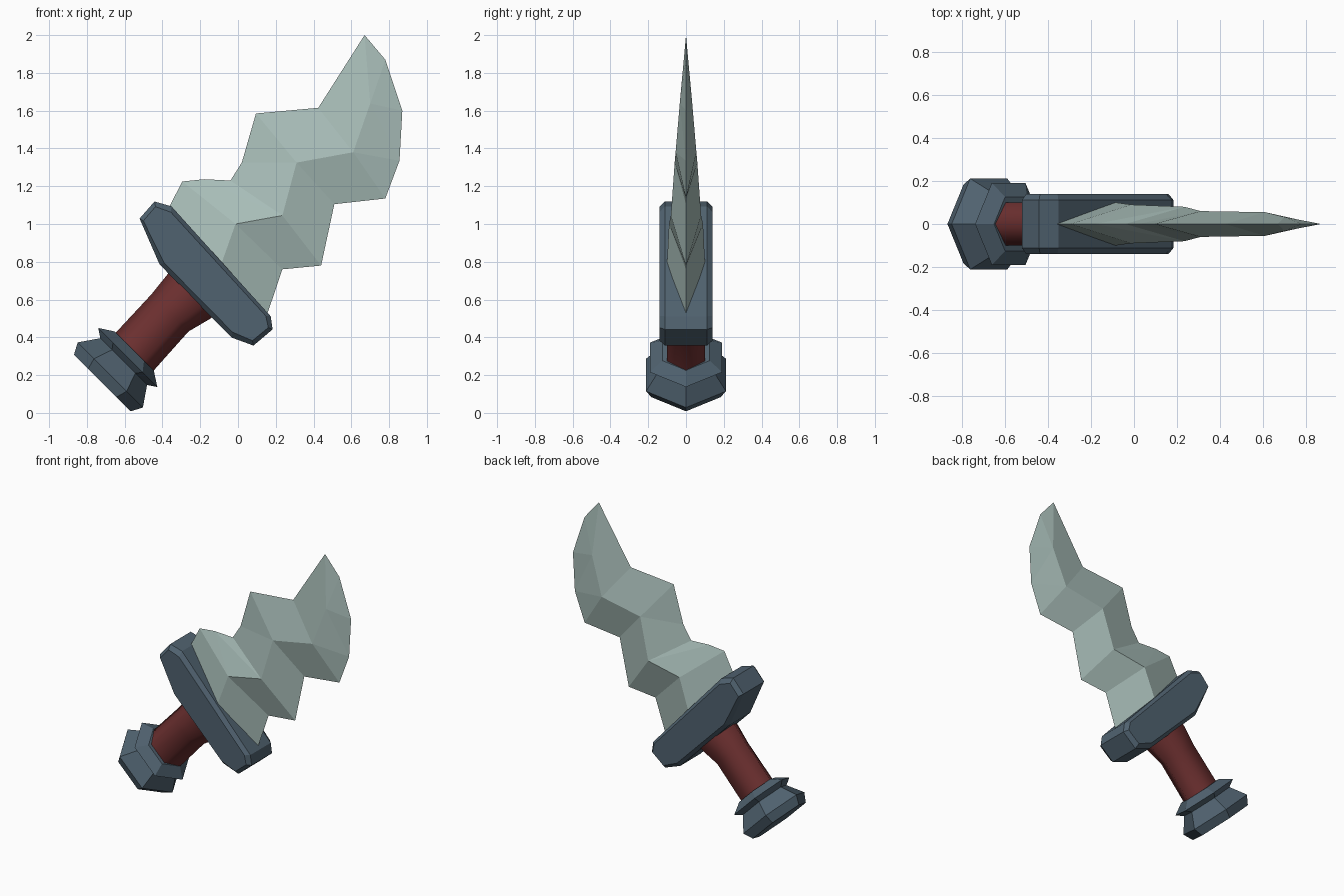
import bpy, bmesh, math
from mathutils import Vector

if "Cube" in bpy.data.objects:
    bpy.data.objects.remove(bpy.data.objects["Cube"])

R2 = math.sqrt(0.5)


def material(name, rgb):
    m = bpy.data.materials.new(name)
    m.diffuse_color = (*rgb, 1)
    m.use_nodes = True
    m.node_tree.nodes["Principled BSDF"].inputs["Base Color"].default_value = m.diffuse_color
    return m


STEEL = material("pale steel", (0.40, 0.52, 0.49))
IRON = material("dark iron", (0.080, 0.122, 0.160))
LEATHER = material("red leather", (0.155, 0.030, 0.030))


def place(s, p, y):
    """s runs along the dagger (tilted 45 degrees), p across it."""
    return Vector(((s + p) * R2, y, (s - p) * R2))


def finish(bm, name, mat):
    bmesh.ops.recalc_face_normals(bm, faces=bm.faces)
    me = bpy.data.meshes.new(name)
    bm.to_mesh(me)
    bm.free()
    me.materials.append(mat)
    ob = bpy.data.objects.new(name, me)
    bpy.context.collection.objects.link(ob)
    return ob


def loft(name, rings, mat):
    """Join rings of points with quads and cap both ends."""
    bm = bmesh.new()
    rows = [[bm.verts.new(v) for v in ring] for ring in rings]
    n = len(rows[0])
    for a, b in zip(rows, rows[1:]):
        for i in range(n):
            j = (i + 1) % n
            bm.faces.new((a[i], a[j], b[j], b[i]))
    bm.faces.new(rows[0])
    bm.faces.new(rows[-1])
    return finish(bm, name, mat)


def hexagon(s, r, centre=-0.62, flat=1.0):
    angles = [math.tau * i / 6 for i in range(6)]
    return [place(s, centre + r * math.cos(a), flat * r * math.sin(a)) for a in angles]


# Pommel: six-sided double collar
loft("pommel", [hexagon(s, r) for s, r in
     [(-0.396, 0.212), (-0.336, 0.244), (-0.236, 0.175), (-0.205, 0.221), (-0.156, 0.145)]], IRON)

# Grip: slightly waisted, flattened hexagon
grip = loft("grip", [hexagon(s, r, c, 0.82) for s, r, c in
            [(-0.18, 0.142, -0.615), (0.12, 0.139, -0.629), (0.25, 0.163, -0.619), (0.32, 0.163, -0.619)]], LEATHER)
for f in grip.data.polygons:
    f.use_smooth = len(f.vertices) == 4

# Crossguard: chamfered slab
outline = [(0.359, -1.096), (0.479, -1.104), (0.524, -1.022), (0.484, -0.239),
           (0.442, -0.183), (0.31, -0.194), (0.258, -0.306), (0.262, -0.849)]
cs, cp = 0.39, -0.64


def guard_ring(y, ks, kp):
    return [place(cs + (s - cs) * ks, cp + (p - cp) * kp, y) for s, p in outline]


loft("crossguard", [guard_ring(-0.14, 0.82, 0.95), guard_ring(-0.112, 1, 1),
                    guard_ring(0.112, 1, 1), guard_ring(0.14, 0.82, 0.95)], IRON)

# Blade: wavy edges (x, z) and a raised ridge (x, z, half thickness)
upper = [(-0.40, 1.02), (-0.295, 1.225), (-0.04, 1.23), (0.095, 1.585), (0.425, 1.615), (0.67, 2.0)]
lower = [(0.13, 0.45), (0.235, 0.76), (0.44, 0.78), (0.51, 1.105), (0.78, 1.135), (0.87, 1.60)]
ridge = [(-0.12, 0.70, 0.105), (-0.013, 1.0, 0.09), (0.235, 1.045, 0.08),
         (0.31, 1.325, 0.06), (0.61, 1.38, 0.055), (0.70, 1.638, 0.033)]
upper_mid = {1: (-0.18, 1.237), 2: (0.02, 1.325)}   # extra edge bends
lower_mid = {4: (0.855, 1.335)}

bm = bmesh.new()


def edge_vert(pt):
    return bm.verts.new((pt[0], 0, pt[1]))


U = [edge_vert(p) for p in upper]
L = [edge_vert(p) for p in lower]
UM = {k: edge_vert(p) for k, p in upper_mid.items()}
LM = {k: edge_vert(p) for k, p in lower_mid.items()}
back_bend = edge_vert((0.78, 1.87))
sides = []
for sign in (-1, 1):
    R = [bm.verts.new((x, sign * t, z)) for x, z, t in ridge]
    sides.append(R)
    for i in range(5):
        for E, M in ((U, UM), (L, LM)):
            if i in M:
                bm.faces.new((R[i], E[i], M[i]))
                bm.faces.new((R[i], M[i], R[i + 1]))
                bm.faces.new((R[i + 1], M[i], E[i + 1]))
            else:
                bm.faces.new((R[i], E[i], E[i + 1], R[i + 1]))
    bm.faces.new((R[5], L[5], back_bend))
    bm.faces.new((R[5], back_bend, U[5]))
bm.faces.new((U[0], sides[0][0], L[0], sides[1][0]))
finish(bm, "blade", STEEL)
